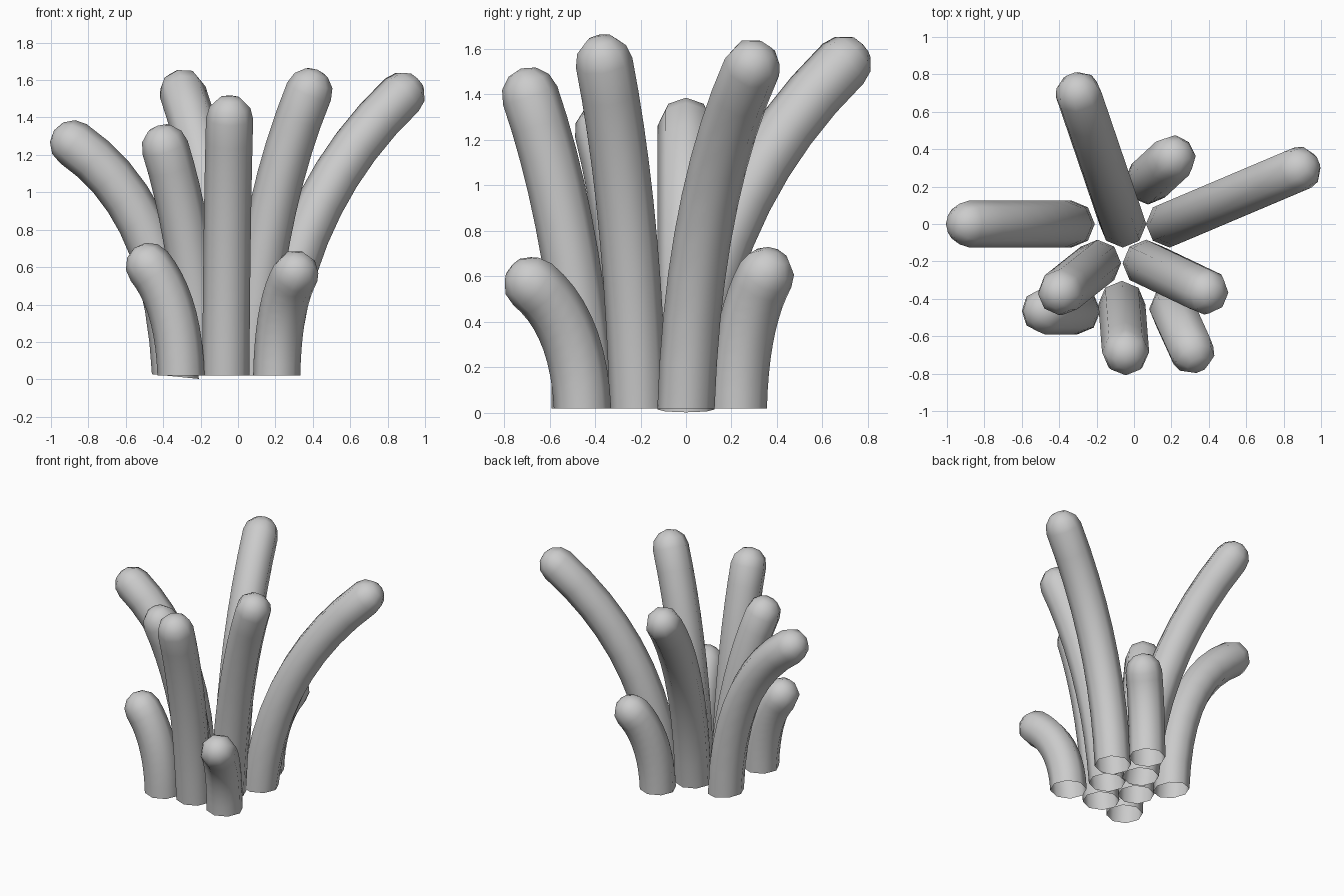
import bpy, bmesh, math
from mathutils import Vector

cube = bpy.data.objects.get("Cube")
if cube:
    bpy.data.objects.remove(cube, do_unlink=True)

RADIUS, SIDES, STEPS = 0.126, 8, 9
UP = Vector((0, 0, 1))

grey = bpy.data.materials.new("plain_grey")
grey.use_nodes = True
GREY = (0.6, 0.6, 0.6, 1)
grey.diffuse_color = GREY
grey.node_tree.nodes["Principled BSDF"].inputs["Base Color"].default_value = GREY


def tentacle(name, base, tip, sway, knee, tilt=0.0):
    """Open-bottomed tube bending from base to a rounded tip."""
    base, tip = Vector(base), Vector(tip)
    lean = Vector((tip.x - base.x, tip.y - base.y, 0))
    mid = base + lean * sway
    mid.z = knee
    bm = bmesh.new()

    def ring(centre, tangent, radius):
        turn = UP.rotation_difference(tangent)
        return [bm.verts.new(centre + turn @ Vector((radius * math.cos(a), radius * math.sin(a), 0)))
                for a in (math.tau * i / SIDES for i in range(SIDES))]

    # Bent stem
    rings = []
    for i in range(STEPS + 1):
        t = i / STEPS
        centre = base * (1 - t) ** 2 + mid * 2 * t * (1 - t) + tip * t * t
        tangent = ((mid - base) * (1 - t) + (tip - mid) * t).normalized()
        if i == 0:
            tangent = (UP - lean.normalized() * tilt).normalized()
        rings.append(ring(centre, tangent, RADIUS))
    # Rounded end
    for angle in (math.radians(30), math.radians(60)):
        rings.append(ring(tip + tangent * RADIUS * math.sin(angle), tangent,
                          RADIUS * math.cos(angle)))
    pole = bm.verts.new(tip + tangent * RADIUS)
    for low, high in zip(rings, rings[1:]):
        for i in range(SIDES):
            j = (i + 1) % SIDES
            bm.faces.new((low[i], low[j], high[j], high[i]))
    for i in range(SIDES):
        bm.faces.new((rings[-1][i], rings[-1][(i + 1) % SIDES], pole))
    bmesh.ops.recalc_face_normals(bm, faces=bm.faces)
    for face in bm.faces:
        face.smooth = True
    mesh = bpy.data.meshes.new(name)
    bm.to_mesh(mesh)
    bm.free()
    mesh.materials.append(grey)
    obj = bpy.data.objects.new(name, mesh)
    bpy.context.collection.objects.link(obj)


# Tall tentacles
tentacle("right_tentacle", (-0.335, 0, 0.015), (-0.88, 0, 1.26), 0.06, 0.91, 0.1)
tentacle("back_tentacle", (-0.06, 0, 0.02), (-0.295, 0.69, 1.535), 0.12, 0.94)
tentacle("left_tentacle", (0.19, 0, 0.02), (0.875, 0.29, 1.52), 0.11, 0.94)
tentacle("front_left_tentacle", (0.065, -0.21, 0.02), (0.38, -0.36, 1.54), 0.17, 0.9)
tentacle("front_tentacle", (-0.065, -0.43, 0.02), (-0.045, -0.685, 1.395), 0.24, 0.83)
tentacle("front_right_tentacle", (-0.195, -0.21, 0.02), (-0.39, -0.365, 1.24), 0.2, 0.74)

# Short outer tentacles
tentacle("short_back_left_tentacle", (0.075, 0.23, 0.02), (0.205, 0.35, 0.605), 0.07, 0.4)
tentacle("short_right_tentacle", (-0.305, -0.465, 0.02), (-0.475, -0.465, 0.605), 0.07, 0.41)
tentacle("short_front_left_tentacle", (0.207, -0.455, 0.02), (0.307, -0.675, 0.565), 0.08, 0.4)
